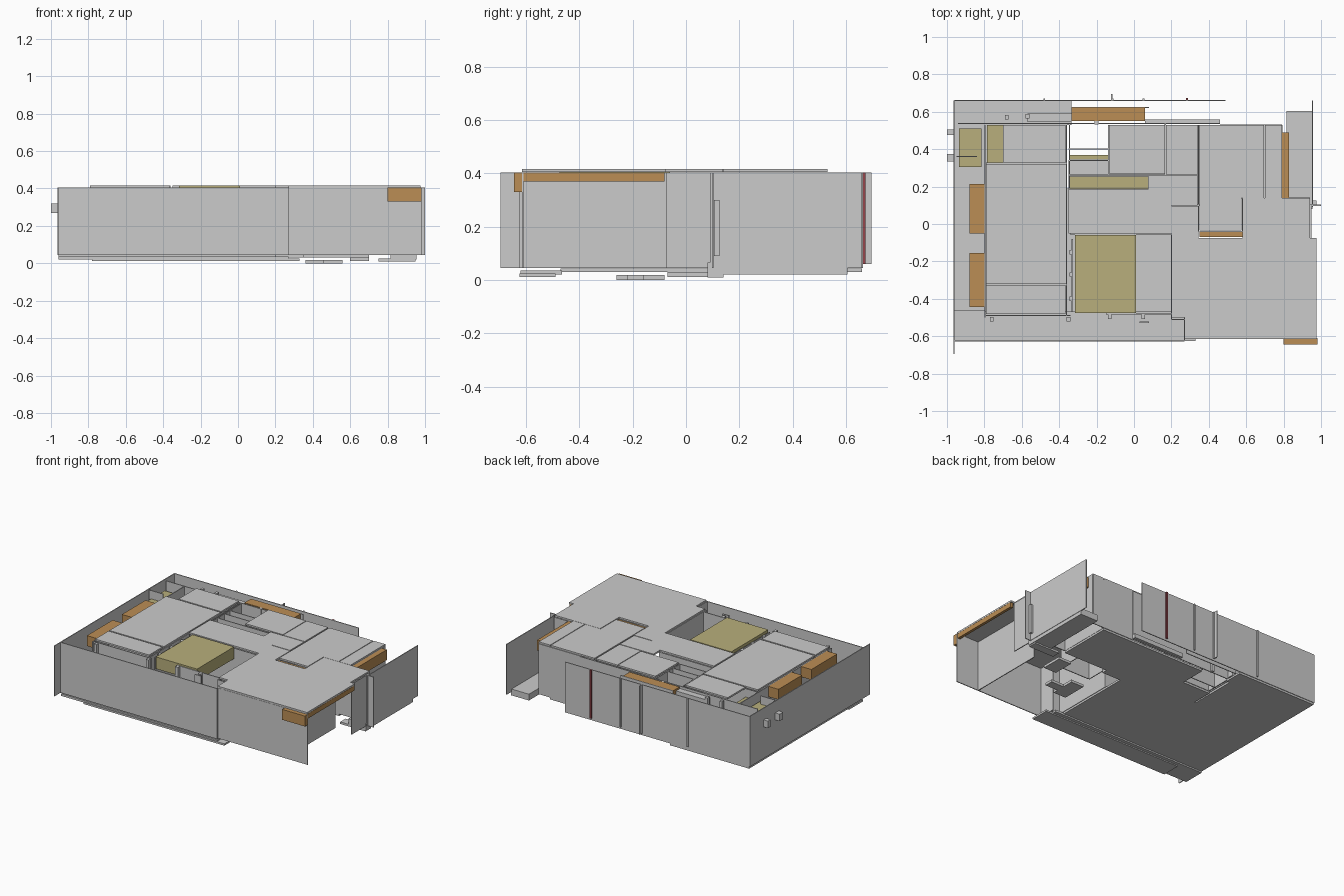
import bpy


def material(name, rgb):
    m = bpy.data.materials.new(name)
    m.diffuse_color = (*rgb, 1)
    return m


ORANGE = material("timber_orange", (0.50, 0.27, 0.09))
YELLOW = material("pale_yellow", (0.48, 0.43, 0.20))
RED = material("dark_red", (0.30, 0.06, 0.07))


def box(name, x0, x1, y0, y1, z0, z1, mat=None):
    bpy.ops.mesh.primitive_cube_add(
        size=1, location=((x0 + x1) / 2, (y0 + y1) / 2, (z0 + z1) / 2))
    o = bpy.context.object
    o.name = name
    o.scale = (x1 - x0, y1 - y0, z1 - z0)
    bpy.ops.object.transform_apply(location=False, rotation=False, scale=True)
    if mat:
        o.data.materials.append(mat)
    return o


def wall_x(name, y, x0, x1, z0=0.045, z1=0.404, t=0.006):
    return box(name, x0, x1, y - t / 2, y + t / 2, z0, z1)


def wall_y(name, x, y0, y1, z0=0.045, z1=0.404, t=0.006):
    return box(name, x - t / 2, x + t / 2, y0, y1, z0, z1)


# Ceiling slabs: x0, x1, y0, y1
ceilings = [
    (-0.70, -0.365, 0.33, 0.53),
    (-0.79, -0.36, -0.32, 0.32),
    (-0.79, -0.365, -0.48, -0.33),
    (-0.35, 0.20, -0.05, 0.185),
    (0.075, 0.20, 0.185, 0.26),
    (-0.13, 0.165, 0.27, 0.53),
    (0.17, 0.34, 0.265, 0.53),
    (0.35, 0.695, 0.14, 0.53),
    (0.20, 0.34, 0.10, 0.26),
    (0.35, 0.575, -0.035, 0.14),
    (0.70, 0.79, 0.14, 0.53),
    (0.58, 0.94, -0.075, 0.138),
    (0.20, 0.345, -0.075, 0.095),
    (0.20, 0.975, -0.50, -0.075),
    (0.27, 0.975, -0.615, -0.50),
]
for i, c in enumerate(ceilings):
    box(f"ceiling_slab_{i}", *c, 0.405, 0.417)

# Floor slabs
floors = [
    (-0.96, -0.80, -0.08, 0.66),
    (-0.96, -0.80, -0.465, -0.08),
    (-0.80, -0.335, 0.53, 0.66),
    (-0.80, -0.36, -0.47, 0.53),
    (-0.36, 0.20, -0.47, 0.19),
    (-0.13, 0.70, 0.26, 0.53),
    (-0.35, -0.13, 0.19, 0.34),
    (-0.13, 0.35, 0.10, 0.26),
    (0.35, 0.70, 0.14, 0.26),
]
for i, f in enumerate(floors):
    box(f"floor_slab_{i}", *f, 0.03, 0.044)
box("front_terrace_floor", -0.96, 0.27, -0.62, -0.465, 0.02, 0.035)
box("side_porch_floor", 0.815, 0.955, 0.08, 0.605, 0.02, 0.065)

# Thin ground plinths and steps
box("front_plinth", -0.78, 0.33, -0.625, -0.49, 0.012, 0.025)
for i, s in enumerate([(0.36, 0.46, -0.26, -0.08), (0.45, 0.56, -0.22, -0.16)]):
    box(f"low_step_{i}", *s, 0.0, 0.018)
box("middle_step", 0.60, 0.70, -0.07, 0.08, 0.012, 0.03)
box("side_step", 0.75, 0.95, 0.08, 0.14, 0.01, 0.025)

# Outer walls
wall_x("front_wall_left", -0.624, -0.96, 0.27)
wall_x("front_wall_right", -0.612, 0.27, 0.98)
wall_y("front_wall_joint", 0.27, -0.625, -0.49)
wall_y("left_wall", -0.963, -0.695, 0.66)
wall_x("back_wall", 0.66, -0.96, 0.49)
wall_y("right_porch_wall", 0.955, 0.09, 0.66)
wall_y("garden_end_wall", 0.80, -0.61, -0.05)
wall_x("right_return_wall", 0.10, 0.94, 1.0)
wall_y("right_link_wall", 0.945, -0.075, 0.10)
wall_y("right_inner_wall", 0.79, 0.14, 0.53)

# Trim strips on the back wall
for x in (-0.48, -0.115, 0.05):
    box("back_wall_strip", x - 0.005, x + 0.005, 0.66, 0.672, 0.06, 0.404)
box("red_back_strip", 0.277, 0.29, 0.66, 0.674, 0.06, 0.404, RED)
box("back_marker_post", -0.122, -0.116, 0.66, 0.695, 0.06, 0.404)

# Interior walls running along x: y, x0, x1
for y, x0, x1 in [
    (0.537, -0.94, 0.46), (0.53, 0.46, 0.79), (0.325, -0.79, -0.36),
    (-0.325, -0.79, -0.36), (-0.49, -0.80, -0.34), (-0.055, -0.34, 0.20),
    (0.188, -0.35, 0.08), (0.262, -0.35, 0.34), (0.14, 0.35, 0.94),
    (0.10, 0.20, 0.35), (-0.04, 0.35, 0.58), (-0.48, -0.15, 0.20),
    (-0.51, 0.20, 0.27), (0.34, -0.35, -0.13), (0.40, -0.35, -0.13),
    (0.36, -0.95, -0.84),
]:
    wall_x("room_wall", y, x0, x1)

# Interior walls running along y: x, y0, y1
for x, y0, y1 in [
    (-0.797, -0.50, 0.53), (-0.36, -0.49, 0.53), (-0.345, -0.05, 0.53),
    (-0.135, 0.26, 0.53), (0.167, 0.26, 0.54), (0.345, -0.04, 0.53),
    (0.20, -0.51, -0.05), (0.20, 0.10, 0.26), (0.698, 0.14, 0.53),
    (0.58, -0.04, 0.14), (-0.33, -0.47, -0.08),
]:
    wall_y("room_wall", x, y0, y1)

# Posts and small wall stubs
for x, y in [(-0.335, -0.15), (-0.335, -0.27), (-0.335, -0.40), (-0.76, -0.51),
             (-0.35, -0.51), (-0.13, -0.495), (0.05, -0.495), (-0.57, 0.575),
             (-0.68, 0.57), (-0.20, 0.545)]:
    box("post", x - 0.01, x + 0.01, y - 0.012, y + 0.012, 0.045, 0.404)
box("terrace_stub", 0.03, 0.08, -0.53, -0.522, 0.045, 0.404)
box("back_ledge", 0.06, 0.46, 0.537, 0.56, 0.05, 0.08)
box("back_recess_wall", -0.57, -0.335, 0.545, 0.59, 0.05, 0.39)
wall_x("back_bay_wall", 0.622, -0.335, 0.08)
for y0, y1 in ((0.335, 0.375), (0.475, 0.505)):
    box("left_wall_fitting", -1.0, -0.966, y0, y1, 0.27, 0.32)
box("right_wall_panel", 0.958, 0.975, 0.105, 0.125, 0.09, 0.30)

# Pale yellow dropped ceilings
for c in [(-0.315, 0.01, -0.475, -0.06), (-0.345, 0.075, 0.19, 0.255),
          (-0.935, -0.815, 0.305, 0.51), (-0.785, -0.70, 0.33, 0.53),
          (-0.345, -0.135, 0.345, 0.37)]:
    top = 0.415 if c[0] == -0.315 else 0.345
    box("dropped_ceiling", *c, 0.33, top, YELLOW)

# Orange timber hoods and beams
for c in [(-0.88, -0.80, -0.05, 0.215), (-0.88, -0.80, -0.445, -0.155),
          (-0.335, 0.06, 0.55, 0.622), (0.79, 0.83, 0.14, 0.49),
          (0.35, 0.58, -0.07, -0.044), (0.80, 0.98, -0.645, -0.616)]:
    box("timber_hood", *c, 0.33, 0.404, ORANGE)
box("timber_edge_beam", 0.955, 0.975, -0.61, -0.08, 0.37, 0.404, ORANGE)
